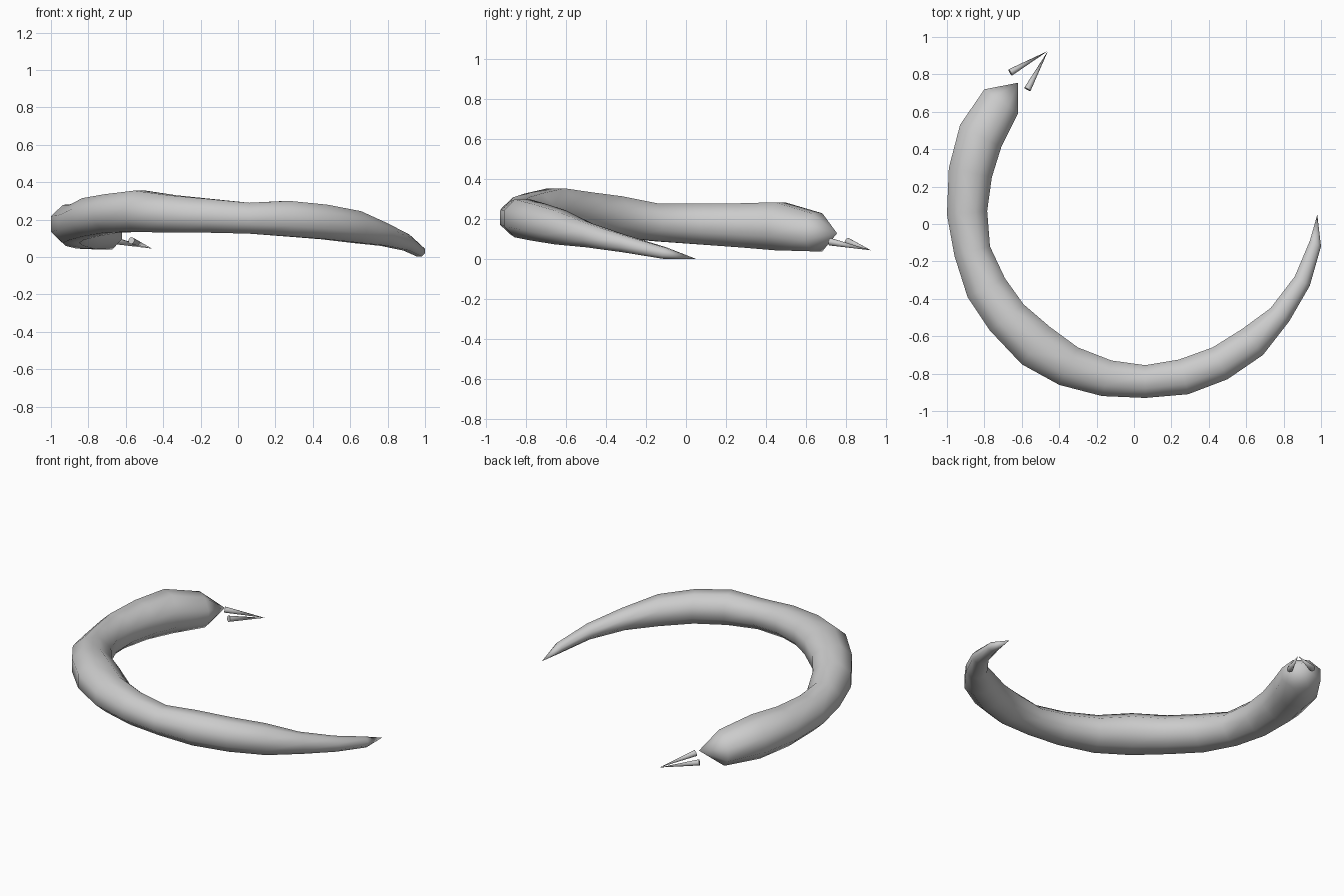
import bpy, bmesh, math
from mathutils import Vector

if "Cube" in bpy.data.objects:
    bpy.data.objects.remove(bpy.data.objects["Cube"])

SIDES = 8

# body stations: outer x, y, inner x, y, bottom z, top z
RINGS = [
    (-.80, .72, -.62, .59, .04, .23),
    (-.93, .53, -.71, .41, .045, .285),
    (-.99, .30, -.76, .25, .06, .28),
    (-1.0, .05, -.785, .07, .075, .278),
    (-.96, -.17, -.77, -.12, .09, .278),
    (-.89, -.39, -.69, -.29, .11, .315),
    (-.77, -.57, -.59, -.43, .13, .335),
    (-.60, -.75, -.45, -.55, .135, .355),
    (-.40, -.86, -.30, -.66, .13, .33),
    (-.17, -.92, -.12, -.73, .13, .31),
    (.06, -.93, .06, -.755, .125, .29),
    (.29, -.91, .24, -.725, .11, .30),
    (.50, -.83, .42, -.66, .095, .28),
    (.69, -.70, .58, -.56, .075, .245),
    (.83, -.52, .73, -.45, .06, .18),
    (.94, -.33, .86, -.28, .035, .12),
    (1.0, -.12, .94, -.09, .002, .06),
]
NOSE = (-.62, .755, .13)
TAIL = (.98, .05, .002)


def finish(bm, name, angle):
    bmesh.ops.recalc_face_normals(bm, faces=bm.faces)
    mesh = bpy.data.meshes.new(name)
    bm.to_mesh(mesh)
    bm.free()
    ob = bpy.data.objects.new(name, mesh)
    bpy.context.collection.objects.link(ob)
    bpy.ops.object.select_all(action='DESELECT')
    ob.select_set(True)
    bpy.context.view_layer.objects.active = ob
    bpy.ops.object.shade_smooth_by_angle(angle=math.radians(angle))
    return ob


# curved body: octagonal rings with a pointed nose and tail
bm = bmesh.new()
loops = []
k = 1 / math.cos(math.pi / SIDES)
for ox, oy, ix, iy, z0, z1 in RINGS:
    mid = Vector(((ox + ix) / 2, (oy + iy) / 2, (z0 + z1) / 2))
    side = Vector((ox - ix, oy - iy, 0)) / 2 * k
    up = Vector((0, 0, (z1 - z0) / 2 * k))
    loop = []
    for i in range(SIDES):
        a = (i + .5) * math.tau / SIDES
        loop.append(bm.verts.new(mid + side * math.cos(a) + up * math.sin(a)))
    loops.append(loop)
for a, b in zip(loops, loops[1:]):
    for i in range(SIDES):
        j = (i + 1) % SIDES
        bm.faces.new((a[i], a[j], b[j], b[i]))
for loop, tip in ((loops[0], NOSE), (loops[-1], TAIL)):
    v = bm.verts.new(tip)
    for i in range(SIDES):
        bm.faces.new((loop[i], loop[(i + 1) % SIDES], v))
finish(bm, "body", 60)

# forked tongue: two slim cones meeting at their tips
tip = Vector((-.46, .925, .045))
for name, base in (("tongue_left", (-.662, .81, .088)), ("tongue_right", (-.57, .72, .088))):
    base = Vector(base)
    axis = tip - base
    bm = bmesh.new()
    bmesh.ops.create_cone(bm, cap_ends=True, segments=8, radius1=.019, radius2=0, depth=axis.length)
    bmesh.ops.remove_doubles(bm, verts=bm.verts, dist=1e-5)
    ob = finish(bm, name, 50)
    ob.location = (tip + base) / 2
    ob.rotation_euler = axis.to_track_quat('Z', 'Y').to_euler()
